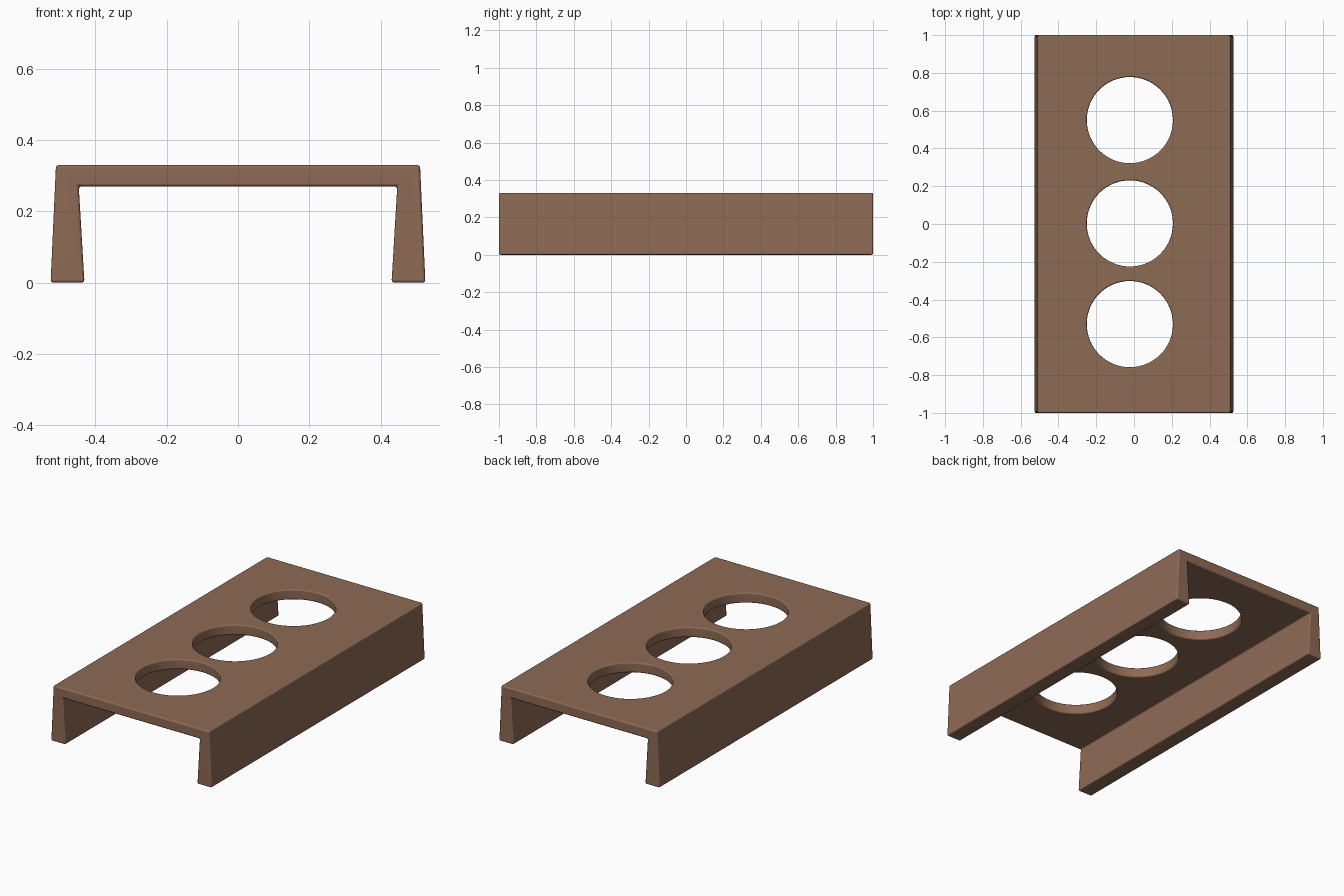
import bpy, bmesh

if "Cube" in bpy.data.objects:
    bpy.data.objects.remove(bpy.data.objects["Cube"])

wood = bpy.data.materials.new("warm brown")
wood.diffuse_color = (0.27, 0.145, 0.09, 1.0)
wood.use_nodes = True
wood.node_tree.nodes["Principled BSDF"].inputs["Base Color"].default_value = wood.diffuse_color


def finish(name, bm):
    bmesh.ops.recalc_face_normals(bm, faces=bm.faces)
    mesh = bpy.data.meshes.new(name)
    bm.to_mesh(mesh)
    bm.free()
    mesh.materials.append(wood)
    obj = bpy.data.objects.new(name, mesh)
    bpy.context.collection.objects.link(obj)
    return obj


# Channel body: mirrored half profile, extruded along y
half = [(0.511, 0.33), (0.526, 0.0), (0.431, 0.0), (0.447, 0.27)]
profile = half + [(-x, z) for x, z in reversed(half)]
bm = bmesh.new()
face = bm.faces.new([bm.verts.new((x, -1.0, z)) for x, z in profile])
ext = bmesh.ops.extrude_face_region(bm, geom=[face])
bmesh.ops.translate(bm, vec=(0, 2.0, 0),
                    verts=[v for v in ext["geom"] if isinstance(v, bmesh.types.BMVert)])
body = finish("channel_tray", bm)

# Three round hole cutters
bm = bmesh.new()
for y in (-0.53, 0.003, 0.55):
    hole = bmesh.ops.create_cone(bm, cap_ends=True, segments=64,
                                 radius1=0.228, radius2=0.228, depth=0.3)
    bmesh.ops.translate(bm, vec=(-0.022, y, 0.3), verts=hole["verts"])
cutter = finish("hole_cutter", bm)
cutter.hide_render = True

cut = body.modifiers.new("holes", 'BOOLEAN')
cut.operation = 'DIFFERENCE'
cut.solver = 'EXACT'
cut.object = cutter

# Softened edges
bev = body.modifiers.new("soft_edges", 'BEVEL')
bev.width = 0.008
bev.segments = 3
bev.limit_method = 'ANGLE'
bev.angle_limit = 0.6
bev.use_clamp_overlap = False

# Apply the modifiers, remove the cutter, shade smooth
bpy.context.view_layer.objects.active = body
body.select_set(True)
cutter.select_set(False)
for name in ("holes", "soft_edges"):
    bpy.ops.object.modifier_apply(modifier=name)
bpy.data.objects.remove(cutter)
bpy.ops.object.shade_smooth_by_angle(angle=0.6)
body.modifiers.new("even_normals", 'WEIGHTED_NORMAL').keep_sharp = True
